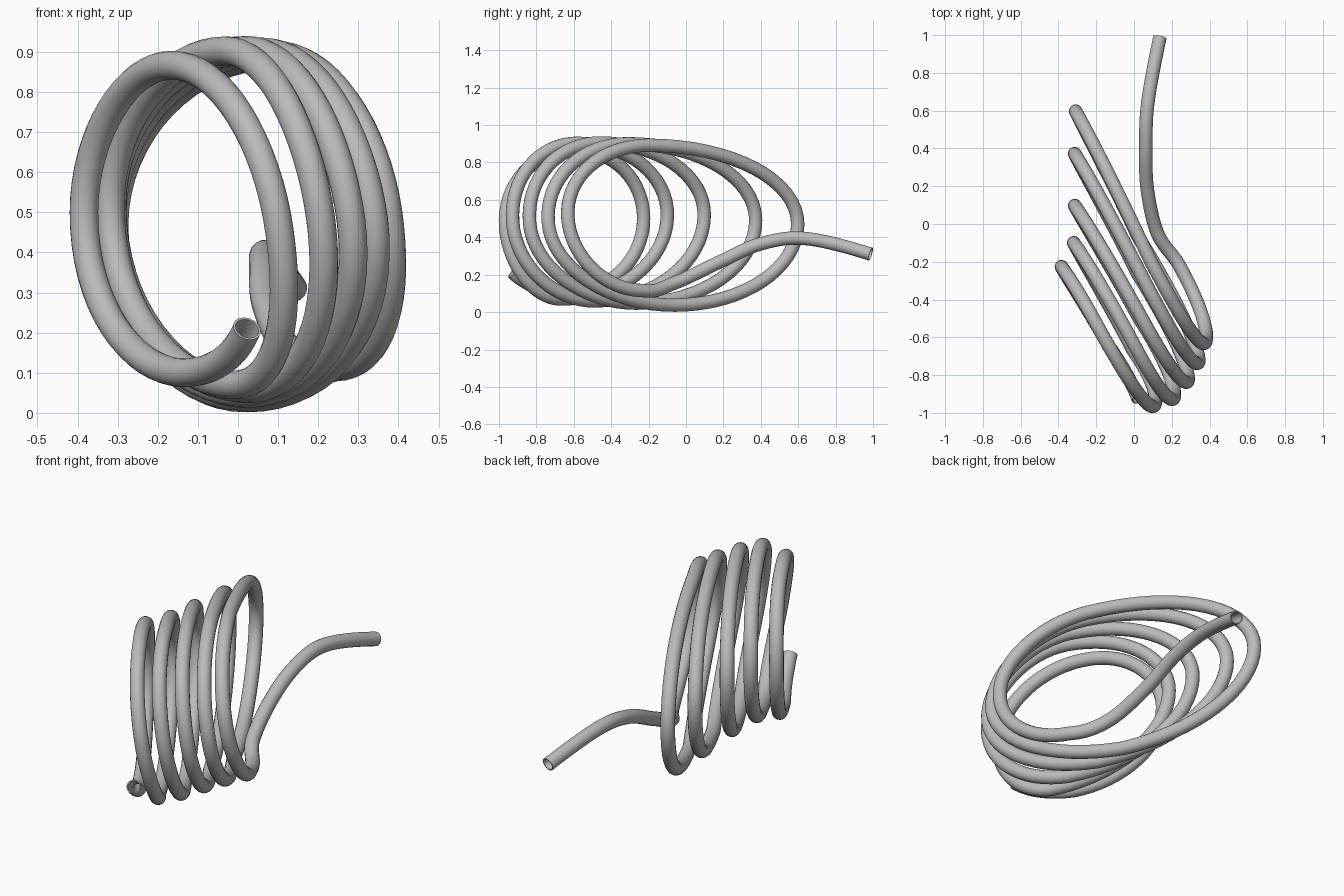
import bpy
import math
from mathutils import Vector

if "Cube" in bpy.data.objects:
    bpy.data.objects.remove(bpy.data.objects["Cube"], do_unlink=True)

TUBE_RADIUS = 0.036
WALL = 0.006
STEPS = 16
QUARTER = math.pi / 2

# Turning points of each winding: inner side, top, outer side, bottom
lefts = [(-.385, -.227, .50), (-.32, -.10, .52), (-.315, .097, .52), (-.315, .372, .49), (-.31, .597, .47)]
tops = [(-.145, -.58, .867), (-.01, -.57, .903), (.04, -.45, .904), (.08, -.30, .90), (.11, -.19, .892)]
rights = [(.12, -.955, .45), (.223, -.917, .48), (.298, -.827, .48), (.355, -.727, .48), (.39, -.622, .50)]
bottoms = [(-.04, -.69, .07), (-.01, -.515, .06), (-.015, -.285, .048), (-.015, -.085, .037), (.21, -.25, .115)]
start_side, start_bottom = (.051, -1.024, .408), (-.17, -.665, .10)
tail = [(.127, -.055, .158), (.071, .18, .268), (.063, .40, .365), (.073, .64, .393), (.137, .987, .31)]

# Direction square to the windings
ACROSS = Vector((.86, .5, 0))


def sway(turn):
    """Sideways bow of a winding, with the turn counted from its inner side."""
    return ACROSS * (.01 * math.cos(turn) - .032 * math.sin(turn)
                     - .009 * math.cos(2 * turn) + .016 * math.sin(2 * turn))


def quarter(a, b, index, begin=0.0):
    """Quarter ellipse from a to b; even quarters leave vertically."""
    a, b = Vector(a), Vector(b)
    points = []
    for i in range(STEPS):
        t = begin + (QUARTER - begin) * i / STEPS
        slow, fast = 1 - math.cos(t), math.sin(t)
        flat, rise = (fast, slow) if index % 2 else (slow, fast)
        arc = Vector((a.x + (b.x - a.x) * flat,
                      a.y + (b.y - a.y) * flat,
                      a.z + (b.z - a.z) * rise))
        points.append(arc + sway(index * QUARTER + t))
    return points


def smooth_path(knots):
    """Catmull-Rom path between the second and last knots."""
    k = [Vector(p) for p in knots]
    k.append(k[-1] * 2 - k[-2] + Vector((.02, 0, -.05)))
    points = []
    for p0, p1, p2, p3 in zip(k, k[1:], k[2:], k[3:]):
        for i in range(STEPS):
            t = i / STEPS
            points.append(0.5 * (2 * p1 + (p2 - p0) * t
                                 + (2 * p0 - 5 * p1 + 4 * p2 - p3) * t ** 2
                                 + (3 * p1 - p0 - 3 * p2 + p3) * t ** 3))
    return points + [k[-2]]


# Centre line: lead-in, five windings, then the tail
path = quarter(start_side, start_bottom, 2, math.radians(40))
low = start_bottom
for left, top, right, bottom in zip(lefts, tops, rights, bottoms):
    path += quarter(low, left, 3)
    path += quarter(left, top, 0)
    path += quarter(top, right, 1)
    path += quarter(right, bottom, 2)
    low = bottom
path += smooth_path([path[-8], Vector(low) + sway(3 * QUARTER)] + tail)

# Sweep a round section along the centre line
curve = bpy.data.curves.new("coil_tube", "CURVE")
curve.dimensions = "3D"
curve.twist_mode = "MINIMUM"
curve.bevel_depth = TUBE_RADIUS
curve.bevel_resolution = 6
curve.use_fill_caps = False
spline = curve.splines.new("POLY")
spline.points.add(len(path) - 1)
for point, position in zip(spline.points, path):
    point.co = (*position, 1)
coil = bpy.data.objects.new("coil_tube", curve)
bpy.context.collection.objects.link(coil)
bpy.ops.object.select_all(action="DESELECT")
coil.select_set(True)
bpy.context.view_layer.objects.active = coil
bpy.ops.object.convert(target="MESH")
coil = bpy.context.object
coil.name = "coil_tube"

# Hollow pipe wall with open ends
wall = coil.modifiers.new("pipe_wall", "SOLIDIFY")
wall.thickness = WALL
wall.offset = -1
bpy.ops.object.modifier_apply(modifier=wall.name)
bpy.ops.object.shade_smooth_by_angle(angle=math.radians(40))

metal = bpy.data.materials.new("light_grey_metal")
metal.use_nodes = True
grey = (0.5, 0.5, 0.5, 1)
metal.diffuse_color = grey
metal.node_tree.nodes["Principled BSDF"].inputs["Base Color"].default_value = grey
coil.data.materials.clear()
coil.data.materials.append(metal)
